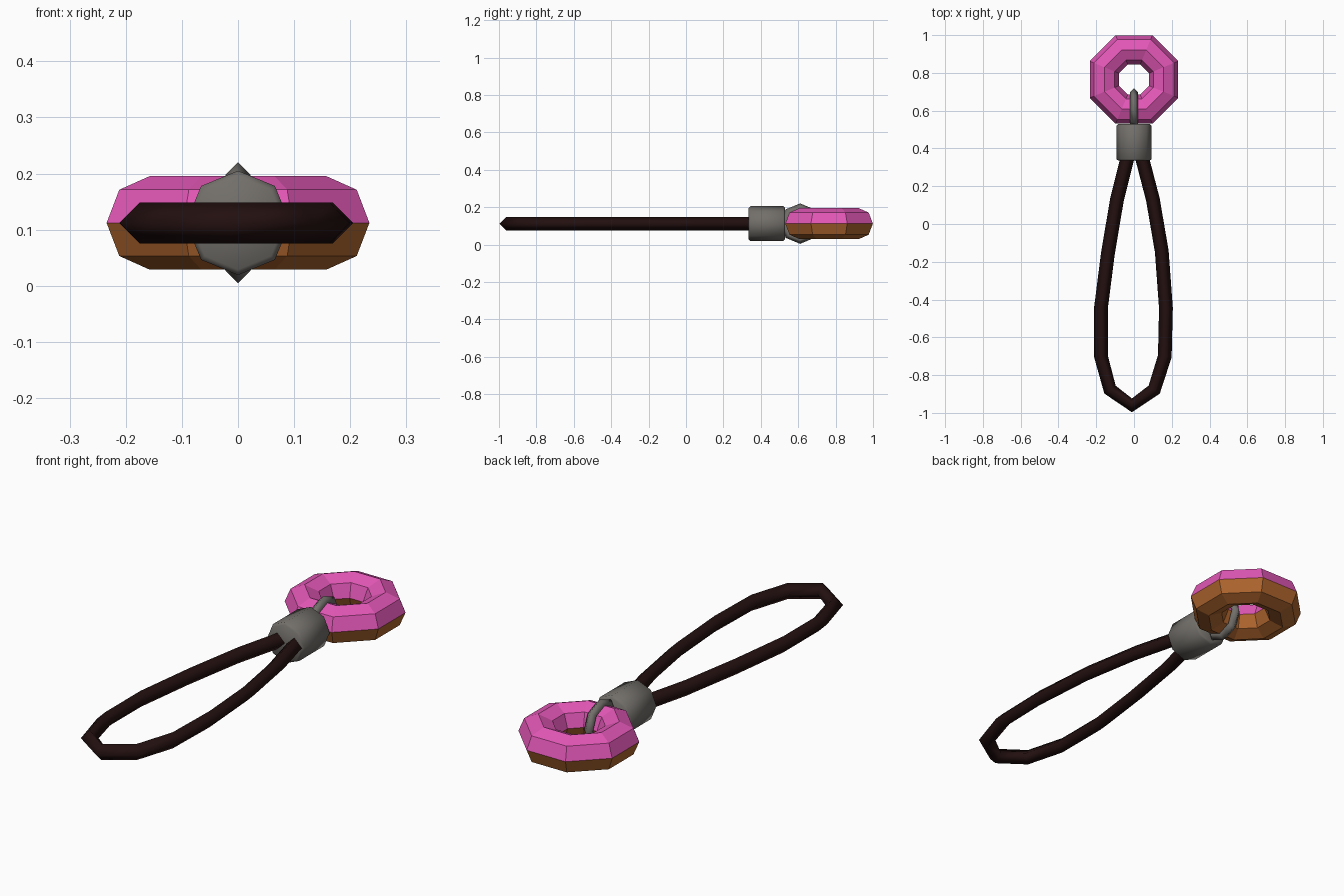
import bpy, bmesh, math

if "Cube" in bpy.data.objects:
    bpy.data.objects.remove(bpy.data.objects["Cube"])

Z = 0.112  # height of the flat mid-plane shared by all parts


def material(name, rgb):
    m = bpy.data.materials.new(name)
    m.diffuse_color = (*rgb, 1)
    m.use_nodes = True
    m.node_tree.nodes["Principled BSDF"].inputs["Base Color"].default_value = m.diffuse_color
    return m


pink = material("pink_icing", (0.76, 0.095, 0.47))
dough = material("brown_dough", (0.44, 0.135, 0.028))
metal = material("grey_metal", (0.17, 0.16, 0.145))
cord = material("dark_brown_cord", (0.017, 0.005, 0.005))

# Doughnut charm: octagonal ring, icing on the upper half
bpy.ops.mesh.primitive_torus_add(major_segments=8, minor_segments=8, major_radius=0.17,
                                 minor_radius=0.0835, location=(0, 0.765, Z),
                                 rotation=(0, 0, math.pi / 8))
donut = bpy.context.object
donut.name = "doughnut_charm"
donut.data.materials.append(pink)
donut.data.materials.append(dough)
for f in donut.data.polygons:
    f.material_index = 0 if f.center.z > 0 else 1

# Upright metal link through the doughnut
bpy.ops.mesh.primitive_torus_add(major_segments=8, minor_segments=4, major_radius=0.086,
                                 minor_radius=0.022, location=(0, 0.61, Z),
                                 rotation=(0, math.pi / 2, 0))
link = bpy.context.object
link.name = "metal_link"
link.data.materials.append(metal)
bpy.ops.object.shade_smooth()

# Metal ferrule: octagonal barrel with bevelled rims
bpy.ops.mesh.primitive_cylinder_add(vertices=8, radius=0.093, depth=0.195,
                                    location=(0, 0.4325, Z), rotation=(math.pi / 2, 0, 0))
ferrule = bpy.context.object
ferrule.name = "ferrule"
ferrule.data.materials.append(metal)
bm = bmesh.new()
bm.from_mesh(ferrule.data)
rims = [e for e in bm.edges if abs(e.verts[0].co.z - e.verts[1].co.z) < 0.01]
bmesh.ops.bevel(bm, geom=rims, offset=0.009, segments=1, affect='EDGES')
bm.to_mesh(ferrule.data)
bm.free()
bpy.ops.object.shade_smooth_by_angle(angle=math.radians(50))

# Cord loop: diamond section swept along the loop, both ends inside the ferrule
path = [(-0.02, 0.42), (-0.036, 0.345), (-0.09, 0.13), (-0.138, -0.155), (-0.175, -0.445),
        (-0.175, -0.70), (-0.127, -0.877), (-0.011, -0.96), (0.107, -0.877), (0.163, -0.70),
        (0.169, -0.445), (0.147, -0.145), (0.10, 0.13), (0.044, 0.345), (0.028, 0.42)]
curve = bpy.data.curves.new("cord_loop", 'CURVE')
curve.dimensions = '3D'
curve.twist_mode = 'Z_UP'
curve.bevel_depth = 0.0365
curve.bevel_resolution = 0
curve.use_fill_caps = True
spline = curve.splines.new('POLY')
spline.points.add(len(path) - 1)
for p, (x, y) in zip(spline.points, path):
    p.co = (x, y, Z, 1)
loop = bpy.data.objects.new("cord_loop", curve)
bpy.context.collection.objects.link(loop)
bpy.ops.object.select_all(action='DESELECT')
loop.select_set(True)
bpy.context.view_layer.objects.active = loop
bpy.ops.object.convert(target='MESH')
loop = bpy.context.object
loop.name = "cord_loop"
loop.data.materials.clear()
loop.data.materials.append(cord)
bpy.ops.object.shade_smooth()
